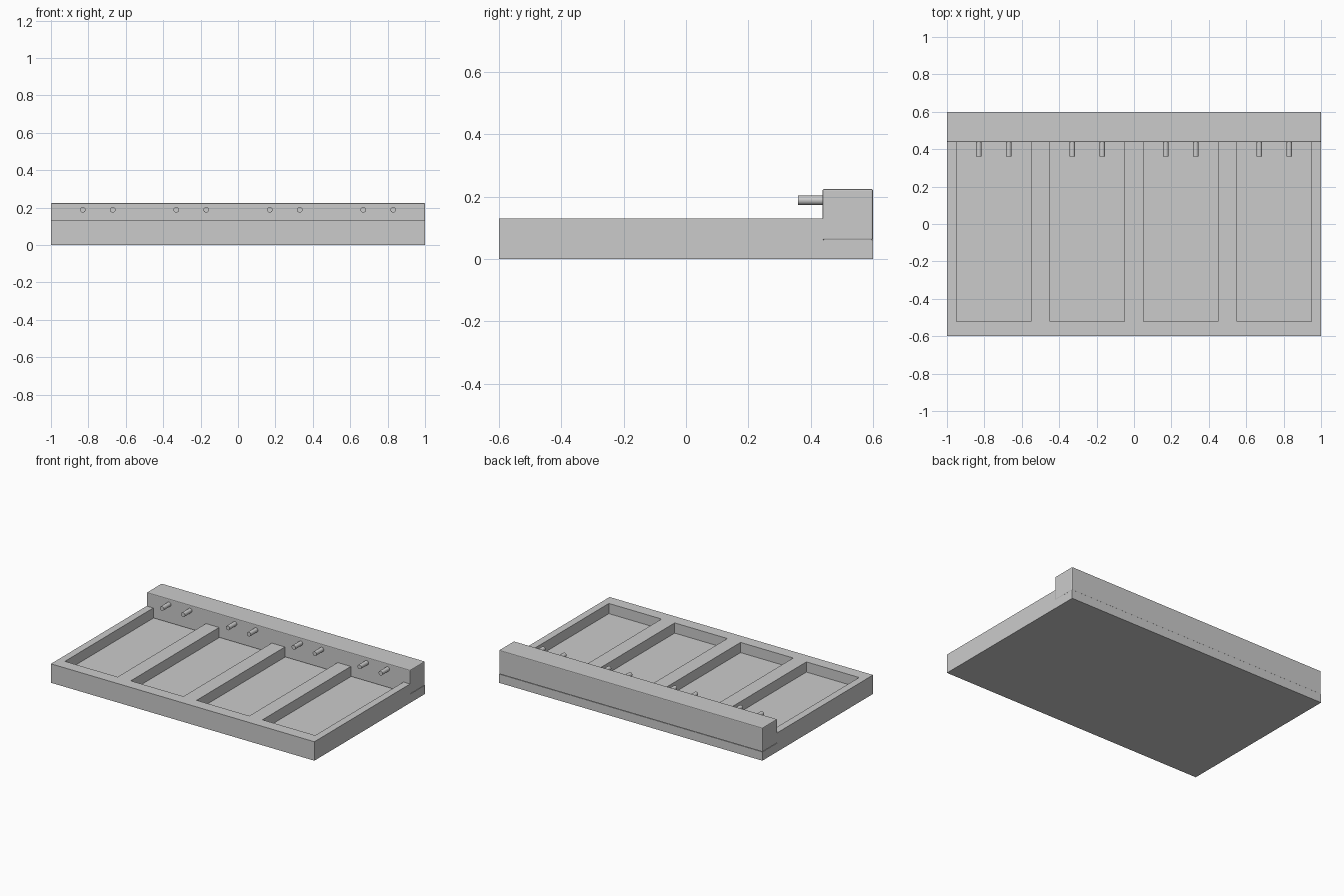
import bpy, bmesh, math

if "Cube" in bpy.data.objects:
    bpy.data.objects.remove(bpy.data.objects["Cube"])

BAYS = (-0.75, -0.25, 0.25, 0.75)
FLOOR, RIM = 0.06, 0.13
BAR_Y = 0.44


def finish(name, bm):
    bmesh.ops.recalc_face_normals(bm, faces=bm.faces)
    me = bpy.data.meshes.new(name)
    bm.to_mesh(me)
    bm.free()
    ob = bpy.data.objects.new(name, me)
    bpy.context.collection.objects.link(ob)
    return ob


def prism(name, outline, z0, z1):
    bm = bmesh.new()
    face = bm.faces.new([bm.verts.new((x, y, z0)) for x, y in outline])
    top = bmesh.ops.extrude_face_region(bm, geom=[face])["geom"]
    verts = [v for v in top if isinstance(v, bmesh.types.BMVert)]
    bmesh.ops.translate(bm, verts=verts, vec=(0, 0, z1 - z0))
    return finish(name, bm)


def rect(x0, x1, y0, y1):
    return [(x0, y0), (x1, y0), (x1, y1), (x0, y1)]


# Tray base
base = prism("tray_base", rect(-1, 1, -0.6, 0.6), 0, RIM)

# Comb-shaped cutter: rear ledge plus four open bays
comb = [(-1.1, BAR_Y)]
for c in BAYS:
    comb += [(c - 0.2, BAR_Y), (c - 0.2, -0.52), (c + 0.2, -0.52), (c + 0.2, BAR_Y)]
comb += [(1.1, BAR_Y), (1.1, 0.7), (-1.1, 0.7)]
cutter = prism("bay_cutter", comb, FLOOR, 0.3)

mod = base.modifiers.new("bays", 'BOOLEAN')
mod.operation = 'DIFFERENCE'
mod.solver = 'EXACT'
mod.object = cutter
bpy.context.view_layer.objects.active = base
base.select_set(True)
bpy.ops.object.modifier_apply(modifier=mod.name)
bpy.data.objects.remove(cutter)

# Rear contact bar with softened edges
bar = prism("rear_bar", rect(-1, 1, BAR_Y - 0.002, 0.6), FLOOR, 0.224)
bev = bar.modifiers.new("soft_edges", 'BEVEL')
bev.width = 0.005
bev.segments = 2

# Pairs of contact pins, one pair per bay
n = 0
for c in BAYS:
    for dx in (-0.08, 0.08):
        n += 1
        bpy.ops.mesh.primitive_cylinder_add(
            vertices=24, radius=0.015, depth=0.09,
            location=(c + dx, 0.405, 0.188), rotation=(math.pi / 2, 0, 0))
        pin = bpy.context.object
        pin.name = f"contact_pin_{n}"
        bpy.ops.object.shade_smooth_by_angle(angle=math.radians(40))
